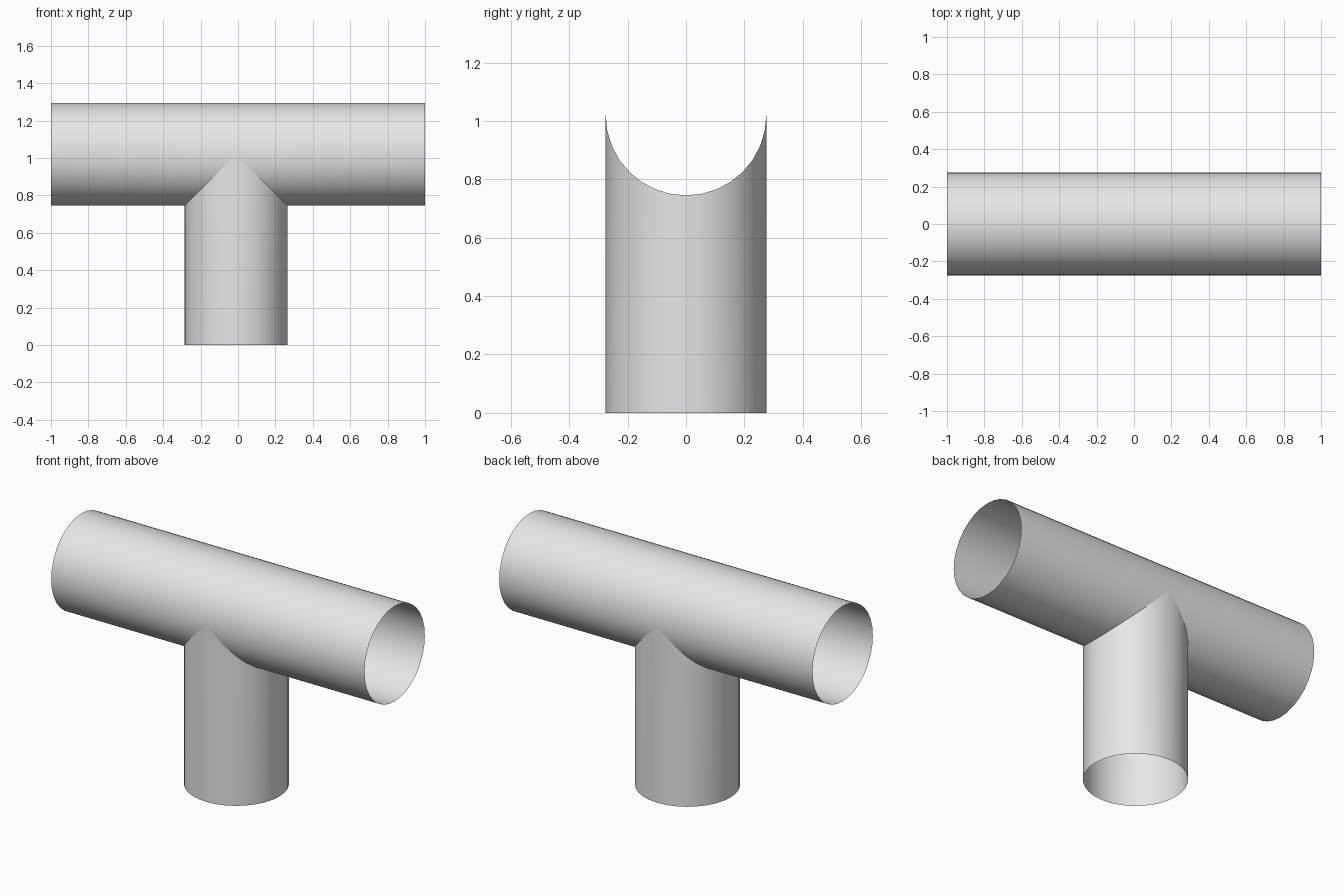
import bpy, bmesh, math

if "Cube" in bpy.data.objects:
    bpy.data.objects.remove(bpy.data.objects["Cube"])

R, ZC, X0, N = 0.275, 1.02, -0.01, 32   # radius, main axis height, branch offset, sides

metal = bpy.data.materials.new("light_grey")
metal.diffuse_color = (0.8, 0.8, 0.8, 1)
metal.use_nodes = True
metal.node_tree.nodes["Principled BSDF"].inputs["Base Color"].default_value = metal.diffuse_color


def strips(name, pairs_list):
    """Thin open surface: each list holds (start, end) points bridged in order."""
    bm = bmesh.new()
    for pairs in pairs_list:
        rows = [(bm.verts.new(a), bm.verts.new(b)) for a, b in pairs]
        for (a, b), (c, d) in zip(rows, rows[1:]):
            bm.faces.new((a, b, d, c))
    bmesh.ops.remove_doubles(bm, verts=bm.verts, dist=1e-4)
    bmesh.ops.recalc_face_normals(bm, faces=bm.faces)
    for f in bm.faces:
        f.smooth = True
    # normals point away from the tube axes
    f = max(bm.faces, key=lambda f: f.calc_center_median().y)
    if f.normal.y < 0:
        bmesh.ops.reverse_faces(bm, faces=bm.faces)
    mesh = bpy.data.meshes.new(name)
    bm.to_mesh(mesh)
    bm.free()
    mesh.materials.append(metal)
    ob = bpy.data.objects.new(name, mesh)
    bpy.context.collection.objects.link(ob)


# Main pipe: two halves meeting at the branch, with a mitred opening underneath
halves = []
for end in (-1, 1):
    pairs = []
    for i in range(N + 1):
        a = 2 * math.pi * i / N
        y, dz = R * math.cos(a), R * math.sin(a)
        pairs.append(((X0 + end * max(0, -dz), y, ZC + dz), (end, y, ZC + dz)))
    halves.append(pairs)
strips("main_pipe", halves)

# Branch pipe: top trimmed to the saddle where it meets the main pipe
branch = []
for i in range(N + 1):
    a = 2 * math.pi * i / N
    x, y = R * math.cos(a), R * math.sin(a)
    branch.append(((X0 + x, y, 0), (X0 + x, y, ZC - abs(x))))
strips("branch_pipe", [branch])
